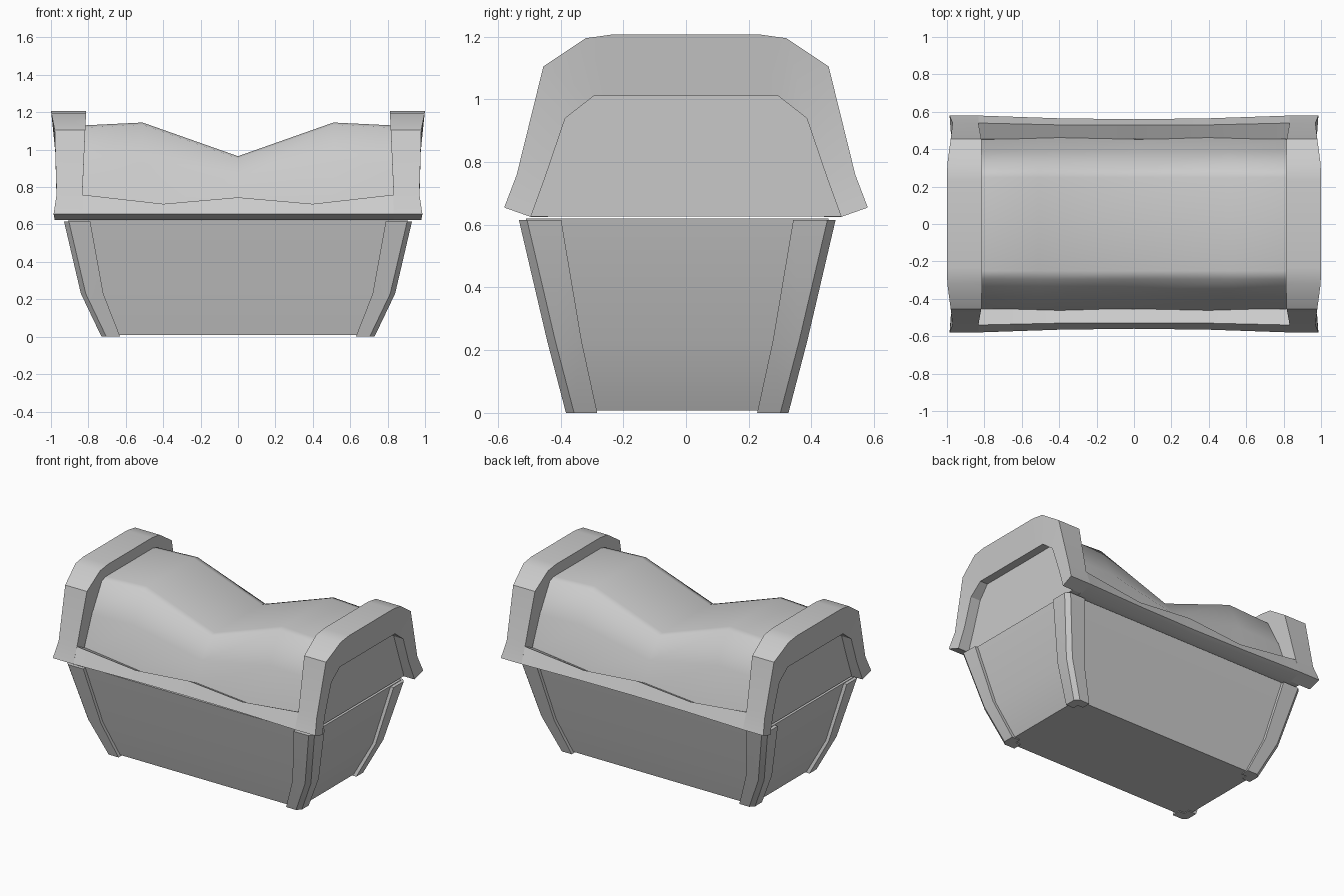
import bpy, bmesh, math

cube = bpy.data.objects.get("Cube")
if cube:
    bpy.data.objects.remove(cube, do_unlink=True)

GREY = (0.6, 0.6, 0.6, 1.0)
grey = bpy.data.materials.new("plain grey")
grey.use_nodes = True
grey.diffuse_color = GREY
for node in grey.node_tree.nodes:
    if node.type == 'BSDF_PRINCIPLED':
        node.inputs["Base Color"].default_value = GREY
        node.inputs["Roughness"].default_value = 0.8


def loft(name, rings, angle=30):
    """Join equal rings of points into a closed, capped solid."""
    bm = bmesh.new()
    vs = [[bm.verts.new(p) for p in ring] for ring in rings]
    n = len(vs[0])
    for a, b in zip(vs, vs[1:]):
        for i in range(n):
            j = (i + 1) % n
            bm.faces.new((a[i], a[j], b[j], b[i]))
    bm.faces.new(vs[0])
    bm.faces.new(vs[-1])
    bmesh.ops.recalc_face_normals(bm, faces=bm.faces)
    mesh = bpy.data.meshes.new(name)
    bm.to_mesh(mesh)
    bm.free()
    mesh.materials.append(grey)
    ob = bpy.data.objects.new(name, mesh)
    bpy.context.collection.objects.link(ob)
    bpy.ops.object.select_all(action='DESELECT')
    ob.select_set(True)
    bpy.context.view_layer.objects.active = ob
    bpy.ops.object.shade_smooth_by_angle(angle=math.radians(angle))
    return ob


def lerp_table(table, v):
    """Piecewise linear lookup in (key, value) pairs."""
    if v <= table[0][0]:
        return table[0][1]
    for (a, p), (b, q) in zip(table, table[1:]):
        if v <= b:
            return p + (q - p) * (v - a) / (b - a)
    return table[-1][1]


# Box: tapered tub, sitting slightly forward of the lid
CY = -0.028
# z, outer half width, outer half depth, inner edge of post in x and in y
levels = [(0.0, 0.73, 0.355, 0.63, 0.255),
          (0.23, 0.84, 0.415, 0.72, 0.305),
          (0.615, 0.93, 0.505, 0.79, 0.37)]
INSET = 0.022
tub = []
for (z, X, Y, _, _), zz in zip(levels, (0.008, 0.23, 0.62)):
    x, y = X - INSET, Y - INSET
    tub.append([(x, CY + y, zz), (-x, CY + y, zz), (-x, CY - y, zz), (x, CY - y, zz)])
loft("box_body", tub)

# Corner posts: L-shaped section with a chamfered outer edge
C, T = 0.026, 0.06
for sx, side in ((1, "left"), (-1, "right")):
    for sy, end in ((1, "back"), (-1, "front")):
        rings = []
        for z, X, Y, xi, yi in levels:
            section = [(xi, Y), (X - C, Y), (X, Y - C), (X, yi),
                       (X - T, yi), (X - T, Y - T), (xi, Y - T)]
            rings.append([(sx * x, CY + sy * y, z) for x, y in section])
        loft(f"corner_post_{end}_{side}", rings)

# Lid end frames: arch swept from front foot to back foot
half_arch = [((0.58, 0.655), (0.495, 0.625)),
             ((0.54, 0.76), (0.448, 0.755)),
             ((0.455, 1.105), (0.385, 0.94)),
             ((0.32, 1.195), (0.295, 1.01)),
             ((0.235, 1.207), (0.235, 1.01))]
arch = [((-a, b), (-c, d)) for (a, b), (c, d) in half_arch] + half_arch[::-1]
frame_out = [(0.625, 0.98), (0.655, 0.986), (0.76, 0.97), (1.01, 0.973),
             (1.105, 0.98), (1.195, 0.998), (1.207, 1.0)]
frame_in = [(0.76, 0.832), (1.207, 0.812)]
# End panel behind each arch, its top leaning outward
panel = [(-0.50, 0.627), (-0.39, 0.94), (-0.30, 1.02),
         (0.30, 1.02), (0.39, 0.94), (0.50, 0.627)]
for s, side in ((1, "left"), (-1, "right")):
    rings = []
    for (yo, zo), (yi, zi) in arch:
        rings.append([(s * lerp_table(frame_out, zo), yo, zo),
                      (s * lerp_table(frame_out, zi), yi, zi),
                      (s * lerp_table(frame_in, zi), yi, zi),
                      (s * lerp_table(frame_in, zo), yo, zo)])
    loft(f"lid_frame_{side}", rings)
    loft(f"lid_end_panel_{side}",
         [[(s * 0.84, y, z) for y, z in panel],
          [(s * (0.92 if z > 1 else 0.90), y, z) for y, z in panel]], 10)

# Lid rails: uneven top edge, upper face sloping inward
rail_stations = [(-0.84, 0.58, 0.54, 0.76), (-0.4, 0.565, 0.53, 0.71),
                 (0.0, 0.56, 0.53, 0.745), (0.4, 0.565, 0.53, 0.71),
                 (0.84, 0.58, 0.54, 0.76)]
for s, end in ((1, "back"), (-1, "front")):
    rings = []
    for x, yo, yt, zt in rail_stations:
        section = [(yo, 0.655), (yt, zt), (0.455, zt - 0.04),
                   (0.44, 0.625), (0.495, 0.625)]
        rings.append([(x, s * y, z) for y, z in section])
    loft(f"lid_rail_{end}", rings)

# Lid top: flat crown with steep sides, sagging in the middle
rings = []
for x, top in ((-0.86, 1.128), (-0.51, 1.145), (0, 0.965), (0.51, 1.145), (0.86, 1.128)):
    mid = 0.66 + (top - 0.66) * 0.56
    half = [(0.475, 0.63), (0.46, 0.68), (0.39, mid), (0.295, top - 0.012), (0.25, top)]
    section = [(-y, z) for y, z in half] + half[::-1]
    rings.append([(x, y, z) for y, z in section])
loft("lid_top", rings, 70)
